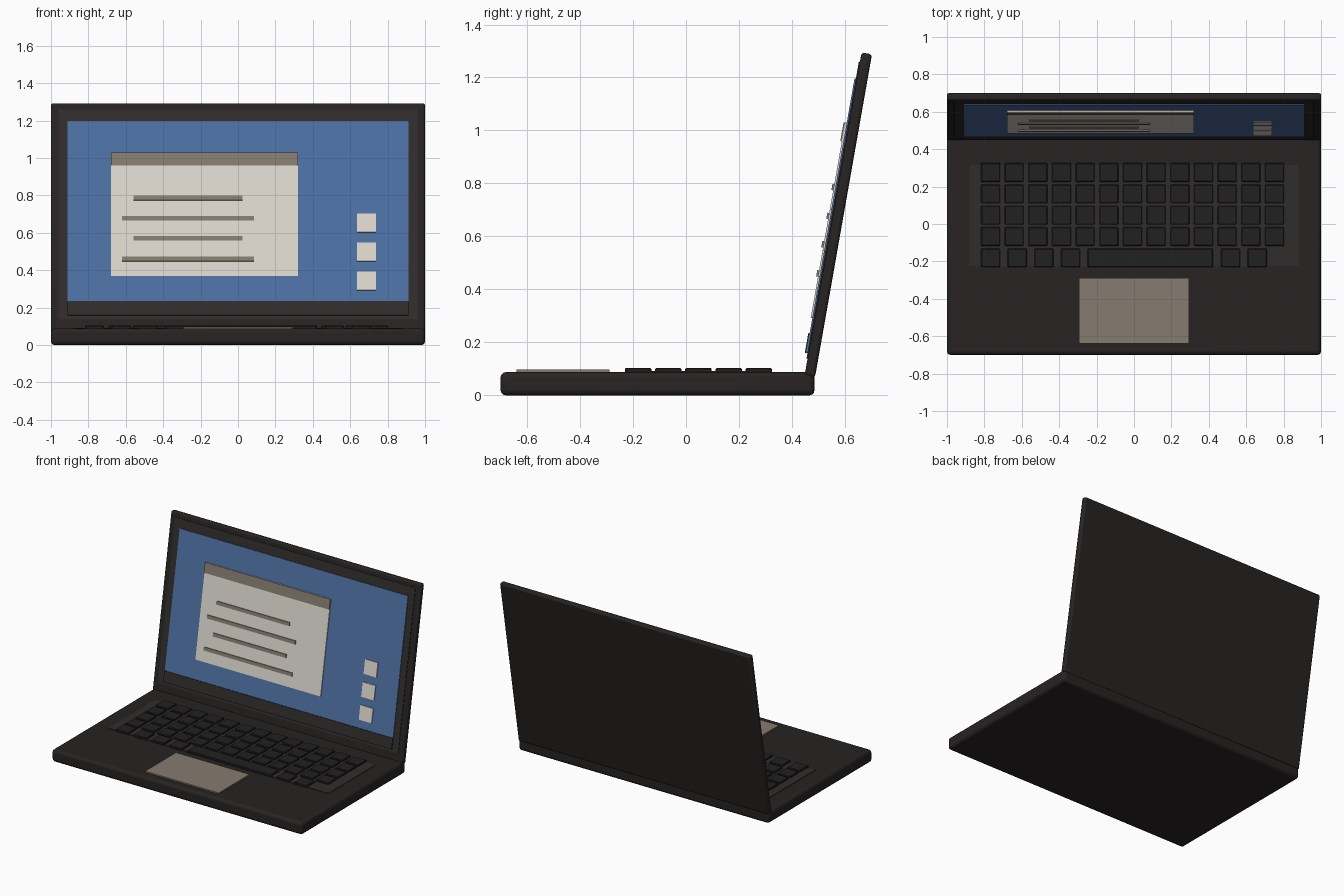
import bpy, bmesh, math
from mathutils import Matrix

if "Cube" in bpy.data.objects:
    bpy.data.objects.remove(bpy.data.objects["Cube"])

TILT = math.radians(10)
LID = Matrix.Translation((0, 0.467, 0.07)) @ Matrix.Rotation(-TILT, 4, 'X')


def mat(name, r, g, b):
    m = bpy.data.materials.new(name)
    m.diffuse_color = (r, g, b, 1)
    m.use_nodes = True
    m.node_tree.nodes["Principled BSDF"].inputs["Base Color"].default_value = m.diffuse_color
    return m


DARK = mat("dark_shell", 0.020, 0.017, 0.016)
KEY = mat("key_black", 0.016, 0.015, 0.015)
TRIM = mat("dark_trim", 0.030, 0.026, 0.024)
TAUPE = mat("taupe", 0.24, 0.20, 0.16)
BLUE = mat("screen_blue", 0.075, 0.165, 0.37)
CREAM = mat("cream", 0.72, 0.68, 0.62)


def box(name, x, y, z, material, bevel=0, segments=3, matrix=None):
    """Box from (min, max) ranges, optionally bevelled and placed by a matrix."""
    bm = bmesh.new()
    bmesh.ops.create_cube(bm, size=1)
    for v in bm.verts:
        v.co = [r[0] + (c + 0.5) * (r[1] - r[0]) for c, r in zip(v.co, (x, y, z))]
    me = bpy.data.meshes.new(name)
    bm.to_mesh(me)
    bm.free()
    me.materials.append(material)
    ob = bpy.data.objects.new(name, me)
    bpy.context.collection.objects.link(ob)
    if bevel:
        mod = ob.modifiers.new("Bevel", 'BEVEL')
        mod.width, mod.segments = bevel, segments
    if matrix:
        ob.matrix_world = matrix
    return ob


def panel(name, x, z, front, material, depth=0.006):
    """Thin panel on the lid; z is world height, front is the distance off the lid face."""
    y = -0.02 - front
    v = [(h - 0.07 + y * math.sin(TILT)) / math.cos(TILT) for h in z]
    return box(name, x, (y, y + depth), v, material, matrix=LID)


# Base and lid shells
box("base", (-1, 1), (-0.70, 0.485), (0, 0.088), DARK, 0.02)
box("lid", (-1, 1), (-0.02, 0.02), (0, 1.24), DARK, 0.012, matrix=LID)

# Keyboard tray and touchpad
box("keyboard_tray", (-0.88, 0.88), (-0.225, 0.315), (0.08, 0.092), TRIM)
box("touchpad", (-0.294, 0.294), (-0.64, -0.288), (0.08, 0.097), TAUPE)


def key(name, x0, x1, row):
    y = 0.275 - 0.114 * row
    box(name, (x0, x1), (y - 0.05, y + 0.05), (0.085, 0.103), KEY, 0.004, 1)


# Four full rows of keys, then the space bar row
for row in range(4):
    for col in range(13):
        x0 = -0.818 + 0.1265 * col
        key(f"key_{row}_{col}", x0, x0 + 0.102, row)
for col in (0, 1, 2, 3, 9, 10):
    x0 = -0.818 + 0.1426 * col
    key(f"bottom_key_{col}", x0, x0 + 0.102, 4)
key("space_bar", -0.248, 0.422, 4)

# Screen, bezel and taskbar
panel("bezel", (-0.96, 0.96), (0.14, 1.26), 0.004, TRIM)
panel("screen", (-0.912, 0.912), (0.16, 1.197), 0.009, BLUE)
panel("taskbar", (-0.912, 0.912), (0.16, 0.236), 0.014, TRIM)

# Open window with a title bar and text lines
panel("window", (-0.68, 0.32), (0.37, 1.03), 0.015, CREAM)
panel("window_title_bar", (-0.68, 0.32), (0.96, 1.03), 0.021, TAUPE)
for i, h in enumerate((0.787, 0.678, 0.571, 0.461)):
    x = (-0.62, 0.085) if i % 2 else (-0.56, 0.025)
    panel(f"text_line_{i}", x, (h - 0.012, h + 0.012), 0.022, TAUPE, 0.01)

# Desktop icons
for i in range(3):
    h = 0.343 + 0.155 * i
    panel(f"desktop_icon_{i}", (0.635, 0.737), (h - 0.05, h + 0.05), 0.015, CREAM)

# Smooth the rounded shells
bpy.ops.object.select_all(action='DESELECT')
for name in ("base", "lid"):
    ob = bpy.data.objects[name]
    ob.select_set(True)
    bpy.context.view_layer.objects.active = ob
bpy.ops.object.shade_smooth_by_angle(angle=math.radians(35))
